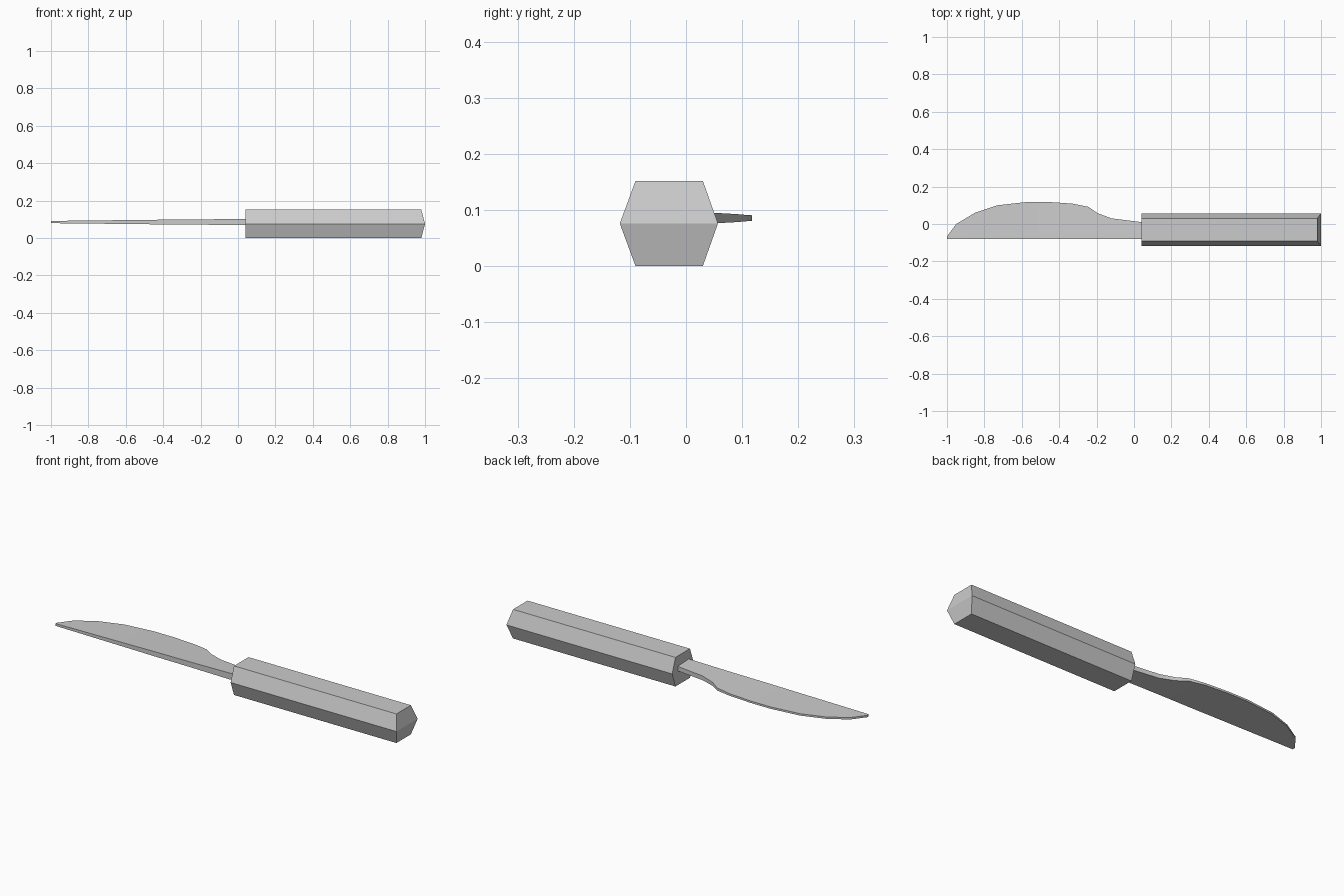
import bpy, math

if "Cube" in bpy.data.objects:
    bpy.data.objects.remove(bpy.data.objects["Cube"], do_unlink=True)

# One plain grey for the whole knife
grey = bpy.data.materials.new("plain_grey")
grey.use_nodes = True
colour = (0.6, 0.6, 0.6, 1)
grey.diffuse_color = colour
grey.node_tree.nodes["Principled BSDF"].inputs["Base Color"].default_value = colour


def loft(name, sections):
    """Bridge equal-sized rings of points and cap both ends."""
    n = len(sections[0])
    verts = [p for ring in sections for p in ring]
    faces = [(a * n + i, a * n + (i + 1) % n, (a + 1) * n + (i + 1) % n, (a + 1) * n + i)
             for a in range(len(sections) - 1) for i in range(n)]
    last = (len(sections) - 1) * n
    faces.append(tuple(reversed(range(n))))
    if n == 6:  # wedge-shaped butt: two planar faces meeting at the middle
        faces += [tuple(last + i for i in (0, 1, 2, 3)), tuple(last + i for i in (3, 4, 5, 0))]
    else:
        faces.append(tuple(range(last, last + n)))
    mesh = bpy.data.meshes.new(name)
    mesh.from_pydata(verts, [], faces)
    mesh.materials.append(grey)
    obj = bpy.data.objects.new(name, mesh)
    bpy.context.collection.objects.link(obj)
    return obj


# Handle: hexagonal bar with a shallow wedge at the butt
START, BUTT, BEVEL, HIGH = 0.04, 1.0, 0.02, 0.152
MID = HIGH / 2
hexagon = [(-0.118, MID), (-0.09, 0), (0.03, 0), (0.057, MID), (0.03, HIGH), (-0.09, HIGH)]
loft("handle", [
    [(START, y, z) for y, z in hexagon],
    [(BUTT if z == MID else BUTT - BEVEL, y, z) for y, z in hexagon],
])

# Blade: straight thick side, curved thin side, both tapering to the tip
# columns: x, curved edge y, straight side half thickness, curved side half thickness
outline = [
    (-1.0, -0.066, 0.006, 0.005), (-0.95, 0.0, 0.0065, 0.005), (-0.85, 0.06, 0.0075, 0.005),
    (-0.73, 0.1, 0.009, 0.005), (-0.57, 0.118, 0.0105, 0.005), (-0.46, 0.118, 0.012, 0.005),
    (-0.33, 0.109, 0.013, 0.0055), (-0.245, 0.092, 0.0135, 0.007), (-0.195, 0.058, 0.014, 0.009),
    (-0.12, 0.03, 0.015, 0.011), (0.04, 0.01, 0.017, 0.012),
]
SPINE_Y, BLADE_Z = -0.08, 0.0855
blade = loft("blade", [
    [(x, SPINE_Y, BLADE_Z - s), (x, y, BLADE_Z - e), (x, y, BLADE_Z + e), (x, SPINE_Y, BLADE_Z + s)]
    for x, y, s, e in outline
])
bpy.ops.object.select_all(action="DESELECT")
blade.select_set(True)
bpy.context.view_layer.objects.active = blade
bpy.ops.object.shade_smooth_by_angle(angle=math.radians(40))
